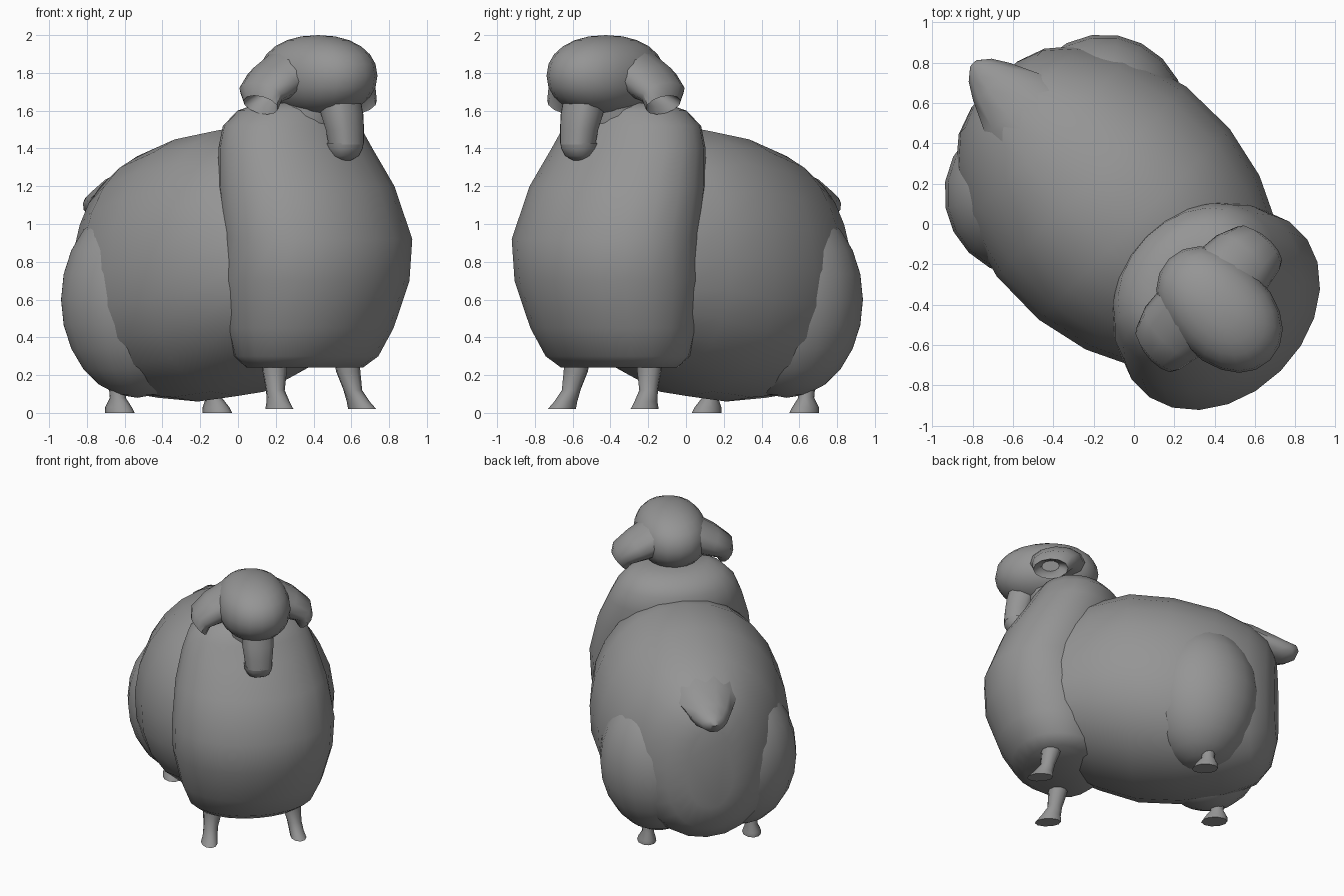
import bpy, bmesh, math
from mathutils import Vector, Matrix

# Working frame: x forward (head), y sideways, z up; turned 45 degrees at the end
TURN = Matrix.Rotation(math.radians(-45), 4, 'Z')
wool = bpy.data.materials.new("wool_grey")
wool.diffuse_color = (0.3, 0.3, 0.3, 1)


def loft(name, rings, n=20, power=1.0, egg=0.0, angle=50):
    """Skin rings given as (centre, half axis A, half axis B); egg narrows the +B end."""
    bm = bmesh.new()
    loops = []
    for c, a, b in rings:
        c, a, b = Vector(c), Vector(a), Vector(b)
        loop = []
        for i in range(n):
            t = 2 * math.pi * i / n
            ct, st = math.cos(t), math.sin(t)
            p = c + a * math.copysign(abs(ct) ** power, ct) * (1 - egg * st) \
                + b * math.copysign(abs(st) ** power, st)
            loop.append(bm.verts.new(p))
        loops.append(loop)
    for l0, l1 in zip(loops, loops[1:]):
        for i in range(n):
            j = (i + 1) % n
            bm.faces.new((l0[i], l0[j], l1[j], l1[i]))
    bm.faces.new(loops[0][::-1])
    bm.faces.new(loops[-1])
    bmesh.ops.recalc_face_normals(bm, faces=bm.faces)
    return finish(name, bm, angle)


def finish(name, bm, angle=50):
    bm.transform(TURN)
    me = bpy.data.meshes.new(name)
    bm.to_mesh(me)
    bm.free()
    me.materials.append(wool)
    ob = bpy.data.objects.new(name, me)
    bpy.context.collection.objects.link(ob)
    bpy.ops.object.select_all(action='DESELECT')
    ob.select_set(True)
    bpy.context.view_layer.objects.active = ob
    bpy.ops.object.shade_smooth_by_angle(angle=math.radians(angle))
    return ob


def ellipsoid(name, centre, radii, seg=20, rows=12, power=1.0):
    """Sphere scaled to radii; power below 1 makes it boxier."""
    bm = bmesh.new()
    bmesh.ops.create_uvsphere(bm, u_segments=seg, v_segments=rows, radius=1)
    for v in bm.verts:
        v.co = [math.copysign(abs(k) ** power, k) if abs(k) > 1e-5 else 0 for k in v.co]
    bm.transform(Matrix.Translation(centre) @ Matrix.Diagonal((*radii, 1)))
    return finish(name, bm)


def stack(name, rows, **kw):
    """Rings stacked upward: (z, x centre, half length, half width)."""
    return loft(name, [((x, 0, z), (a, 0, 0), (0, b, 0)) for z, x, a, b in rows], **kw)


# Barrel of the body: (x, top, bottom, half width)
barrel = [(0.50, 1.30, 0.30, 0.50), (0.27, 1.46, 0.19, 0.61), (0.0, 1.515, 0.09, 0.67),
          (-0.3, 1.47, 0.06, 0.665), (-0.6, 1.38, 0.08, 0.58), (-0.82, 1.27, 0.13, 0.43),
          (-0.93, 1.17, 0.24, 0.30), (-0.98, 1.02, 0.42, 0.16)]
loft("body", [((x, 0, (t + b) / 2), (0, w, 0), (0, 0, (t - b) / 2)) for x, t, b, w in barrel],
     n=24, power=0.94, egg=0.06)

# Chest fleece rising into a collar
stack("chest", [(0.24, 0.50, 0.25, 0.36), (0.30, 0.51, 0.33, 0.43), (0.45, 0.54, 0.39, 0.49),
                (0.70, 0.58, 0.44, 0.55), (0.92, 0.60, 0.43, 0.56), (1.20, 0.51, 0.41, 0.52),
                (1.40, 0.43, 0.35, 0.46), (1.52, 0.40, 0.31, 0.41), (1.60, 0.41, 0.25, 0.33),
                (1.64, 0.44, 0.17, 0.23)], n=22)

# Neck and face, tucked under the woolly cap
stack("neck", [(1.50, 0.50, 0.20, 0.20), (1.62, 0.54, 0.20, 0.18), (1.75, 0.58, 0.18, 0.18)], n=14)
ellipsoid("wool_cap", (0.60, 0, 1.785), (0.355, 0.25, 0.215), power=0.93)
stack("muzzle", [(1.70, 0.75, 0.10, 0.11), (1.58, 0.78, 0.10, 0.11), (1.50, 0.80, 0.09, 0.10),
                 (1.42, 0.81, 0.085, 0.09)], n=12, power=0.75)
stack("chin", [(1.43, 0.80, 0.095, 0.10), (1.40, 0.80, 0.09, 0.095), (1.36, 0.80, 0.07, 0.075),
               (1.335, 0.79, 0.03, 0.04)], n=12, power=0.85)

# Tail
loft("tail", [((-0.62, 0, 1.24), (0, 0.24, 0), (0.05, 0, 0.12)),
              ((-0.85, 0, 1.17), (0, 0.20, 0), (0.03, 0, 0.11)),
              ((-1.00, 0, 1.12), (0, 0.13, 0), (0.02, 0, 0.09)),
              ((-1.08, 0, 1.11), (0, 0.08, 0), (0.02, 0, 0.06)),
              ((-1.12, 0, 1.13), (0, 0.03, 0), (0.01, 0, 0.02))], n=10)

for side, s in (("left", 1), ("right", -1)):
    # Haunch
    ellipsoid("haunch_" + side, (-0.48, 0.275 * s, 0.60), (0.41, 0.405, 0.52))
    # Wide cupped drooping ear with a hollow opening
    loft("ear_" + side, [((0.52, 0.13 * s, 1.80), (0.20, 0, 0), (0, 0.05 * s, 0.12)),
                         ((0.51, 0.25 * s, 1.75), (0.18, 0, 0), (0, 0.06 * s, 0.09)),
                         ((0.52, 0.35 * s, 1.69), (0.15, 0, 0), (0, 0.06 * s, 0.06)),
                         ((0.54, 0.37 * s, 1.63), (0.12, 0, 0), (0, 0.05 * s, 0.05)),
                         ((0.54, 0.34 * s, 1.66), (0.10, 0, 0), (0, 0.03 * s, 0.04)),
                         ((0.55, 0.27 * s, 1.71), (0.06, 0, 0), (0, 0.02 * s, 0.03))], n=12)
    # Front leg with a splayed foot
    loft("front_leg_" + side, [((0.54, 0.27 * s, 0.32), (0.07, 0, 0), (0, 0.07, 0)),
                               ((0.55, 0.275 * s, 0.22), (0.065, 0, 0), (0, 0.065, 0)),
                               ((0.57, 0.29 * s, 0.12), (0.05, 0, 0), (0, 0.05, 0)),
                               ((0.60, 0.30 * s, 0.06), (0.07, 0, 0), (0, 0.05, 0)),
                               ((0.62, 0.31 * s, 0.02), (0.09, 0, 0), (0, 0.055, 0))], n=10)
    # Short rear leg
    loft("rear_leg_" + side, [((-0.54, 0.36 * s, 0.16), (0.05, 0, 0), (0, 0.05, 0)),
                              ((-0.54, 0.36 * s, 0.08), (0.045, 0, 0), (0, 0.04, 0)),
                              ((-0.53, 0.365 * s, 0.03), (0.08, 0, 0), (0, 0.06, 0)),
                              ((-0.52, 0.365 * s, 0.0), (0.09, 0, 0), (0, 0.065, 0))], n=10)
